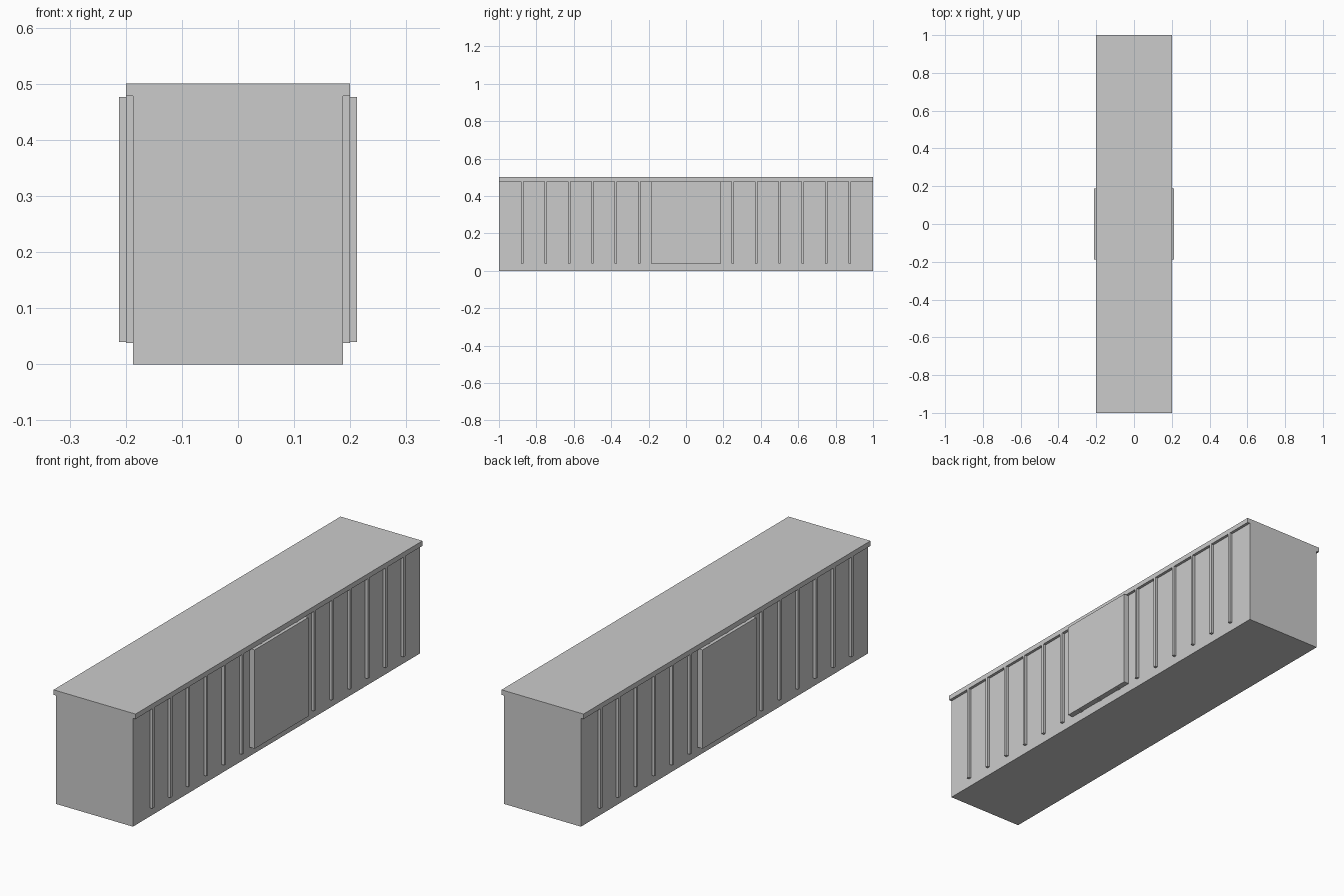
import bpy, bmesh

if "Cube" in bpy.data.objects:
    bpy.data.objects.remove(bpy.data.objects["Cube"])


def make_object(name, bm):
    bmesh.ops.recalc_face_normals(bm, faces=bm.faces)
    mesh = bpy.data.meshes.new(name)
    bm.to_mesh(mesh)
    bm.free()
    obj = bpy.data.objects.new(name, mesh)
    bpy.context.collection.objects.link(obj)
    return obj


def box(name, x, y, z):
    """Box from (min, max) ranges along each axis."""
    bm = bmesh.new()
    bmesh.ops.create_cube(bm, size=1)
    for v in bm.verts:
        v.co = [r[0] if c < 0 else r[1] for c, r in zip(v.co, (x, y, z))]
    return make_object(name, bm)


def mirror_x(obj):
    mod = obj.modifiers.new("both_sides", 'MIRROR')
    mod.use_axis = (True, False, False)
    mod.use_clip = False
    mod.use_mirror_merge = False


WALL, EAVE, DOOR = 0.1875, 0.2, 0.2125
EAVE_Z, TOP, BASE = 0.478, 0.5, 0.0375

# Car body with overhanging roof edge: one profile extruded along the length
half = [(WALL, 0), (WALL, EAVE_Z), (EAVE, EAVE_Z), (EAVE, TOP)]
profile = half + [(-x, z) for x, z in reversed(half)]
bm = bmesh.new()
face = bm.faces.new([bm.verts.new((x, -1, z)) for x, z in profile])
ext = bmesh.ops.extrude_face_region(bm, geom=[face], use_keep_orig=True)
for v in ext["geom"]:
    if isinstance(v, bmesh.types.BMVert):
        v.co.y = 1
make_object("body_and_roof", bm)

# Vertical wall ribs, evenly spaced on both sides (also behind the doors)
for i in range(-7, 8):
    y = i * 0.125
    rib = box(f"wall_rib_{i + 8}", (WALL, EAVE), (y - 0.0063, y + 0.0063), (BASE, EAVE_Z))
    mirror_x(rib)

# Sliding doors at mid-length
door = box("sliding_door", (WALL, DOOR), (-0.1875, 0.1875), (0.04, 0.476))
mirror_x(door)
